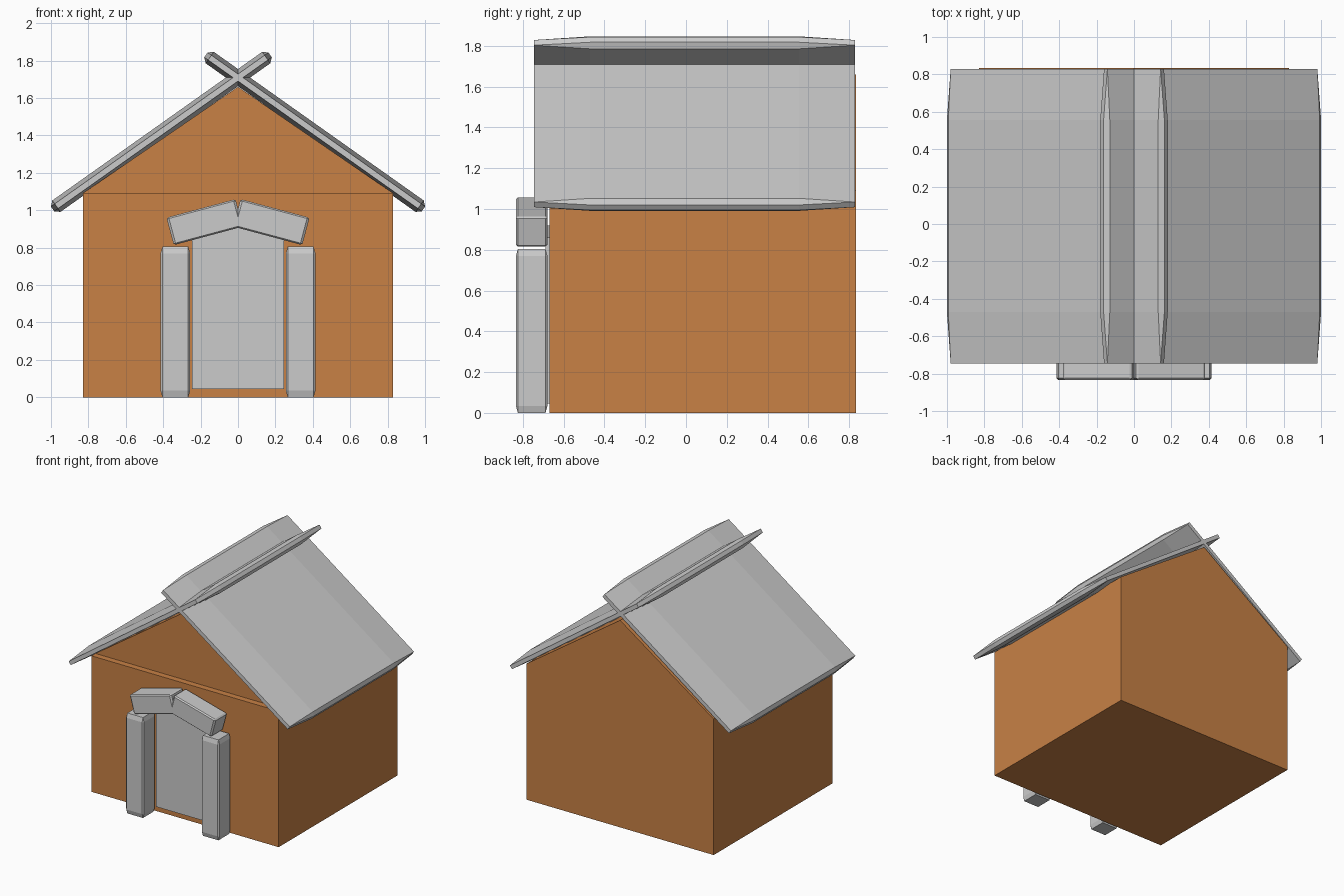
import bpy, bmesh
from math import radians
from itertools import product

if "Cube" in bpy.data.objects:
    bpy.data.objects.remove(bpy.data.objects["Cube"])


def add_object(name, bm, mat=None):
    bmesh.ops.recalc_face_normals(bm, faces=bm.faces)
    mesh = bpy.data.meshes.new(name)
    bm.to_mesh(mesh)
    bm.free()
    obj = bpy.data.objects.new(name, mesh)
    bpy.context.collection.objects.link(obj)
    if mat:
        mesh.materials.append(mat)
    return obj


def chamfered_box(name, center, size, bevel, tilt=0):
    """Box with a separate chamfer width per axis, tilted about y."""
    bm = bmesh.new()
    h = [s / 2 for s in size]
    for signs in product((-1, 1), repeat=3):
        for face_axis in range(3):
            bm.verts.new([s * (h[i] - (0 if i == face_axis else bevel[i]))
                          for i, s in enumerate(signs)])
    bmesh.ops.convex_hull(bm, input=bm.verts)
    bmesh.ops.dissolve_limit(bm, angle_limit=radians(0.5),
                             verts=bm.verts, edges=bm.edges)
    obj = add_object(name, bm)
    obj.location = center
    obj.rotation_euler.y = radians(tilt)
    return obj


def prism(name, profile, y0, y1, mat=None):
    """Extrude an x-z profile from y0 to y1."""
    bm = bmesh.new()
    face = bm.faces.new([bm.verts.new((x, y0, z)) for x, z in profile])
    ext = bmesh.ops.extrude_face_region(bm, geom=[face])
    for v in ext["geom"]:
        if isinstance(v, bmesh.types.BMVert):
            v.co.y = y1
    # the extrude may drop the starting cap; make sure both ends are closed
    bmesh.ops.holes_fill(bm, edges=[e for e in bm.edges if e.is_boundary])
    return add_object(name, bm, mat)


orange = bpy.data.materials.new("orange_wall")
orange.diffuse_color = (0.58, 0.22, 0.06, 1)
orange.use_nodes = True
orange.node_tree.nodes["Principled BSDF"].inputs["Base Color"].default_value = orange.diffuse_color

# House body with gables, plus the front wall standing slightly proud
W, EAVE, RIDGE = 0.83, 1.09, 1.66
prism("house_body", [(-W, 0), (W, 0), (W, EAVE), (0, RIDGE), (-W, EAVE)],
      -0.62, 0.835, orange)
prism("front_wall", [(-W, 0), (W, 0), (W, EAVE), (-W, EAVE)],
      -0.67, -0.62, orange)

# Door panel
prism("door", [(-0.245, 0.045), (0.245, 0.045), (0.245, 0.86), (0, 0.92), (-0.245, 0.86)],
      -0.69, -0.66)

for side, s in (("left", -1), ("right", 1)):
    # Crossing roof slabs
    chamfered_box(f"roof_slab_{side}", (s * 0.41, 0.0425, 1.419),
                  (1.425, 1.575, 0.075), (0.025, 0.275, 0.022), s * 35.3)
    # Door posts
    chamfered_box(f"door_post_{side}", (s * 0.335, -0.757, 0.4025),
                  (0.158, 0.155, 0.805), (0.01, 0.01, 0.035))
    # Tilted lintel stones
    chamfered_box(f"lintel_{side}", (s * 0.1785, -0.757, 0.9365),
                  (0.382, 0.155, 0.152), (0.012, 0.01, 0.008), s * 15)
